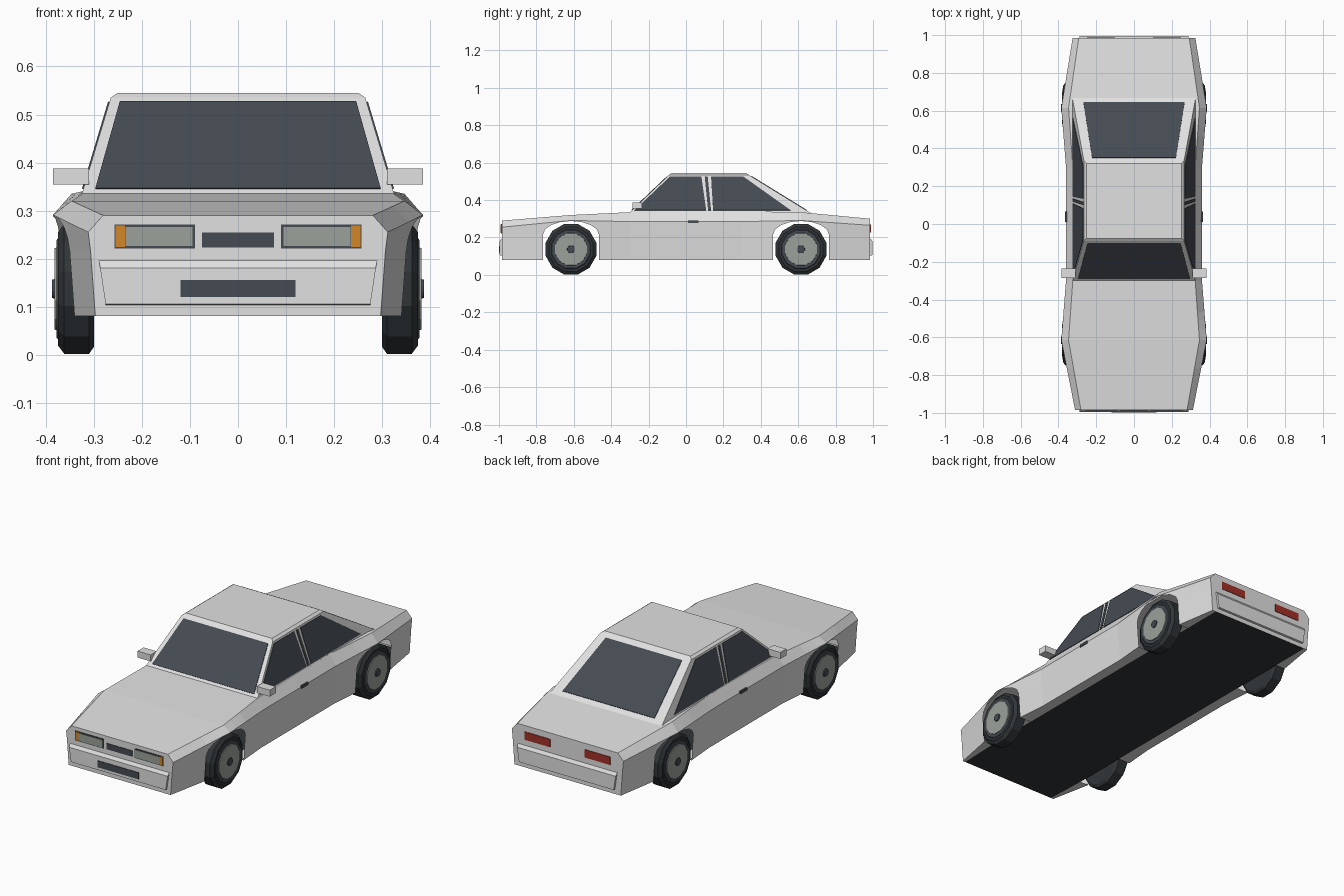
import bpy, bmesh, math
from mathutils import Vector

if "Cube" in bpy.data.objects:
    bpy.data.objects.remove(bpy.data.objects["Cube"])


def material(name, r, g, b):
    m = bpy.data.materials.new(name)
    m.use_nodes = True
    m.diffuse_color = (r, g, b, 1)
    m.node_tree.nodes["Principled BSDF"].inputs["Base Color"].default_value = (r, g, b, 1)
    return m


PAINT = material("white paint", .75, .75, .75)
GLASS = material("dark glass", .06, .07, .085)
BLACK = material("black rubber", .03, .036, .04)
METAL = material("grey metal", .33, .36, .32)
ORANGE = material("orange lamp", .65, .24, .02)
RED = material("red lamp", .36, .03, .02)


def finish(name, bm, *mats):
    bmesh.ops.recalc_face_normals(bm, faces=bm.faces)
    me = bpy.data.meshes.new(name)
    bm.to_mesh(me)
    bm.free()
    for m in mats:
        me.materials.append(m)
    ob = bpy.data.objects.new(name, me)
    bpy.context.collection.objects.link(ob)
    return ob


def loft(name, rings, mat):
    """Closed solid through rings with equal point counts."""
    bm = bmesh.new()
    vs = [[bm.verts.new(p) for p in r] for r in rings]
    n = len(rings[0])
    for a, b in zip(vs, vs[1:]):
        for k in range(n):
            bm.faces.new((a[k], a[(k + 1) % n], b[(k + 1) % n], b[k]))
    bm.faces.new(vs[0])
    bm.faces.new(vs[-1])
    return finish(name, bm, mat)


def box(name, x0, x1, y0, y1, z0, z1, mat):
    ring = lambda z: [(x0, y0, z), (x1, y0, z), (x1, y1, z), (x0, y1, z)]
    return loft(name, [ring(z0), ring(z1)], mat)


def panel(name, pts, mat, lift=.003):
    """Thin plate lying on a surface, facing away from the car centre."""
    pts = [Vector(p) for p in pts]
    n = (pts[1] - pts[0]).cross(pts[2] - pts[0]).normalized()
    if n.dot(pts[0] - Vector((0, .1, .2))) < 0:
        n = -n
    return loft(name, [[p - n * .002 for p in pts], [p + n * lift for p in pts]], mat)


def rect(name, x0, x1, z0, z1, y, mat, lift=.003):
    return panel(name, [(x0, y, z0), (x1, y, z0), (x1, y, z1), (x0, y, z1)], mat, lift)


def lerp(keys, y):
    for (a, u), (b, v) in zip(keys, keys[1:]):
        if y <= b:
            return u + (v - u) * (y - a) / (b - a)
    return keys[-1][1]


# Body shell: cross-sections along the length, lower edge rising over the wheels
END, AXLE, ARCH, FLOOR, CREASE = .985, .615, .15, .08, .215
WIDTH = [(-END, .312), (-AXLE, .385), (-.3, .36), (.3, .36), (AXLE, .385), (END, .325)]
DECK = [(-END, .29), (-AXLE, .32), (-.3, .335), (.3, .34), (AXLE, .335), (END, .3)]
SHOULDER = [(-END, .255), (-AXLE, .291), (-.3, .285), (.3, .285), (AXLE, .291), (END, .265)]


def half_section(y, lip):
    w, sz = lerp(WIDTH, y), lerp(SHOULDER, y)
    side = [(FLOOR, w - .015), (CREASE, w - .005), (sz, w)]
    crease = max(CREASE, lip)
    return [(min(.29, w - .03), FLOOR), (lerp(side, lip), lip),
            (lerp(side, crease), crease), (w, sz), (w * .9, lerp(DECK, y))]


stations = [(-END, FLOOR, False)]
for c in (-AXLE, AXLE):
    stations.append((c - ARCH, FLOOR, False))
    for k in range(9):
        a = math.pi * k / 8
        stations.append((c - ARCH * math.cos(a), CREASE + .073 * math.sin(a), True))
    stations.append((c + ARCH, FLOOR, False))
    if c < 0:
        stations += [(-.3, FLOOR, False), (0, FLOOR, False), (.3, FLOOR, False)]
stations.append((END, FLOOR, False))

bm = bmesh.new()
rows = []
for y, lip, _ in stations:
    half = half_section(y, lip)
    ring = half + [(-x, z) for x, z in reversed(half)]
    rows.append([bm.verts.new((x, y, z)) for x, z in ring])
for i, (a, b) in enumerate(zip(rows, rows[1:])):
    open_arch = stations[i][2] or stations[i + 1][2]
    for k in range(10):
        if open_arch and k in (0, 8):
            continue
        j = (k + 1) % 10
        f = bm.faces.new((a[k], a[j], b[j], b[k]))
        f.material_index = 1 if k == 9 else 0
for r in (rows[0], rows[-1]):
    bm.faces.new(r)
bmesh.ops.remove_doubles(bm, verts=bm.verts, dist=.0005)
bmesh.ops.dissolve_degenerate(bm, edges=bm.edges, dist=.0005)
finish("body", bm, PAINT, BLACK)

# Cabin: sloping sides up to a bevelled roof
BASE, TOP = .335, .535


def slope(low, high, z):
    return low + (high - low) * (z - BASE) / (TOP - BASE)


def side_x(z): return slope(.325, .265, z)
def screen_y(z): return slope(-.3, -.09, z)
def rear_y(z): return slope(.66, .335, z)


def cabin_ring(z, inset=0, lift=0):
    x, f, r = side_x(z) - inset, screen_y(z) + inset, rear_y(z) - inset
    return [(-x, f, z + lift), (x, f, z + lift), (x, r, z + lift), (-x, r, z + lift)]


loft("cabin", [cabin_ring(.325), cabin_ring(TOP), cabin_ring(TOP, .014, .01)], PAINT)

# Windows
LOW, HIGH = .345, .526
for name, fy, wl, wh in (("windscreen", screen_y, .297, .246), ("rear_window", rear_y, .268, .222)):
    panel(name, [(-wl, fy(LOW), LOW), (wl, fy(LOW), LOW),
                 (wh, fy(HIGH), HIGH), (-wh, fy(HIGH), HIGH)], GLASS)
side_panes = {"front_side_window": (-.275, .108, .082, -.085),
              "pillar_trim": (.118, .134, .116, .1),
              "rear_side_window": (.145, .56, .305, .134)}
for s, label in ((1, "left"), (-1, "right")):
    for name, (a, b, c, d) in side_panes.items():
        panel(f"{label}_{name}", [(s * side_x(z), y, z) for y, z in
                                  ((a, LOW), (b, LOW), (c, HIGH), (d, HIGH))], GLASS)

# Bumpers
for s, label in ((-1, "front"), (1, "rear")):
    profile = [(.96, .1), (.996, .105), (.996, .18), (.982, .2), (.96, .2)]
    loft(f"{label}_bumper", [[(x * (.275 + (z - .1) * .15), s * y, z) for y, z in profile]
                             for x in (-1, 1)], PAINT)

# Grilles
rect("grille", -.075, .075, .223, .254, -END, GLASS)
rect("lower_grille", -.12, .12, .12, .155, -.996, GLASS)

# Parts found on both sides
for s, label in ((1, "left"), (-1, "right")):
    rect(f"{label}_headlight_frame", s * .09, s * .257, .221, .271, -END, GLASS)
    rect(f"{label}_headlight", s * .095, s * .234, .226, .266, -END, METAL, .006)
    rect(f"{label}_indicator", s * .235, s * .255, .224, .269, -END, ORANGE, .006)
    rect(f"{label}_tail_light", s * .1, s * .25, .226, .268, END, RED)
    box(f"{label}_mirror", s * .31, s * .385, -.285, -.235, .354, .388, PAINT)
    box(f"{label}_door_handle", s * .35, s * .364, .01, .066, .277, .291, GLASS)

    # Wheels: twelve-sided tyre, rim disc and hub cap
    for y, end in ((-AXLE, "front"), (AXLE, "rear")):
        def disc(part, steps, mat):
            loft(f"{label}_{end}_{part}",
                 [[(s * x, y + r * math.cos(math.pi * (k + .5) / 6),
                    .137 + r * math.sin(math.pi * (k + .5) / 6)) for k in range(12)]
                  for x, r in steps], mat)
        disc("tyre", [(.3, .125), (.31, .14), (.362, .14), (.375, .122)], BLACK)
        disc("sidewall", [(.37, .115), (.378, .105)], GLASS)
        disc("rim", [(.37, .09), (.382, .088)], METAL)
        disc("hub_cap", [(.375, .022), (.387, .02)], GLASS)
